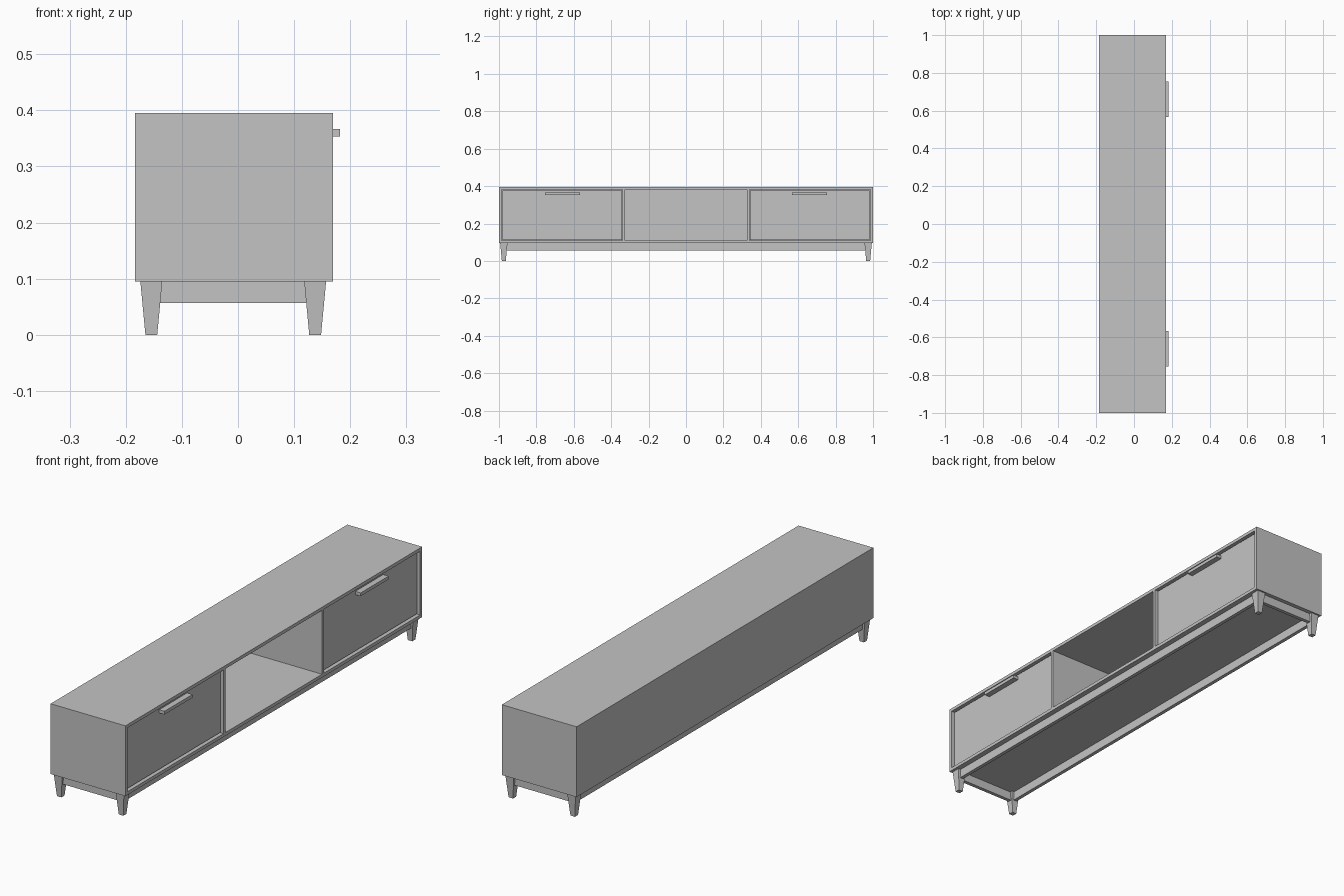
import bpy, bmesh

if "Cube" in bpy.data.objects:
    bpy.data.objects.remove(bpy.data.objects["Cube"])

grey = bpy.data.materials.new("plain_grey")
grey.diffuse_color = (0.55, 0.55, 0.55, 1)
grey.use_nodes = True
grey.node_tree.nodes["Principled BSDF"].inputs["Base Color"].default_value = grey.diffuse_color


def block(name, x, y, z, taper=1.0):
    """Box between the given ranges; taper scales the bottom face."""
    bm = bmesh.new()
    bmesh.ops.create_cube(bm, size=1)
    for v in bm.verts:
        s = taper if v.co.z < 0 else 1
        v.co.x = (x[0] + x[1]) / 2 + v.co.x * (x[1] - x[0]) * s
        v.co.y = (y[0] + y[1]) / 2 + v.co.y * (y[1] - y[0]) * s
        v.co.z = (z[0] + z[1]) / 2 + v.co.z * (z[1] - z[0])
    mesh = bpy.data.meshes.new(name)
    bm.to_mesh(mesh)
    bm.free()
    mesh.materials.append(grey)
    ob = bpy.data.objects.new(name, mesh)
    bpy.context.collection.objects.link(ob)
    return ob


BACK, FRONT, BASE, TOP = -0.184, 0.169, 0.095, 0.395
T = 0.014                       # panel thickness
FACE = FRONT - 0.012            # recessed drawer face

# Cabinet shell with three compartments cut in from the front
shell = block("cabinet_shell", (BACK, FRONT), (-1, 1), (BASE, TOP))
for i, (y0, y1) in enumerate([(-0.986, -0.339), (-0.325, 0.325), (0.339, 0.986)]):
    cutter = block(f"compartment_cutter_{i}", (BACK + T, FRONT + 0.05),
                   (y0, y1), (BASE + T, TOP - T))
    cutter.hide_render = True
    cutter.hide_set(True)
    cutter.display_type = 'WIRE'
    mod = shell.modifiers.new(f"compartment_{i}", 'BOOLEAN')
    mod.operation = 'DIFFERENCE'
    mod.solver = 'EXACT'
    mod.object = cutter

# Drawer fronts and bar handles
for side, s in (("left", -1), ("right", 1)):
    def span(a, b):
        return tuple(sorted((s * a, s * b)))
    block(f"drawer_front_{side}", (FACE - T, FACE), span(0.343, 0.982),
          (BASE + T + 0.004, TOP - T - 0.004))
    block(f"drawer_handle_{side}", (FACE, 0.182), span(0.567, 0.755), (0.353, 0.367))

# Tapered legs
LEG_X, LEG_Y = (-0.1545, 0.1375), (-0.974, 0.974)
for cx in LEG_X:
    for cy in LEG_Y:
        block("leg", (cx - 0.0195, cx + 0.0195), (cy - 0.0195, cy + 0.0195),
              (0, BASE), taper=0.54)

# Thin rails joining the legs under the cabinet
R = 0.008
for cx in LEG_X:
    block("long_rail", (cx - R, cx + R), (LEG_Y[0] + 0.012, LEG_Y[1] - 0.012), (0.057, BASE))
for cy in LEG_Y:
    block("end_rail", (LEG_X[0] + 0.012, LEG_X[1] - 0.012), (cy - R, cy + R), (0.057, BASE))
